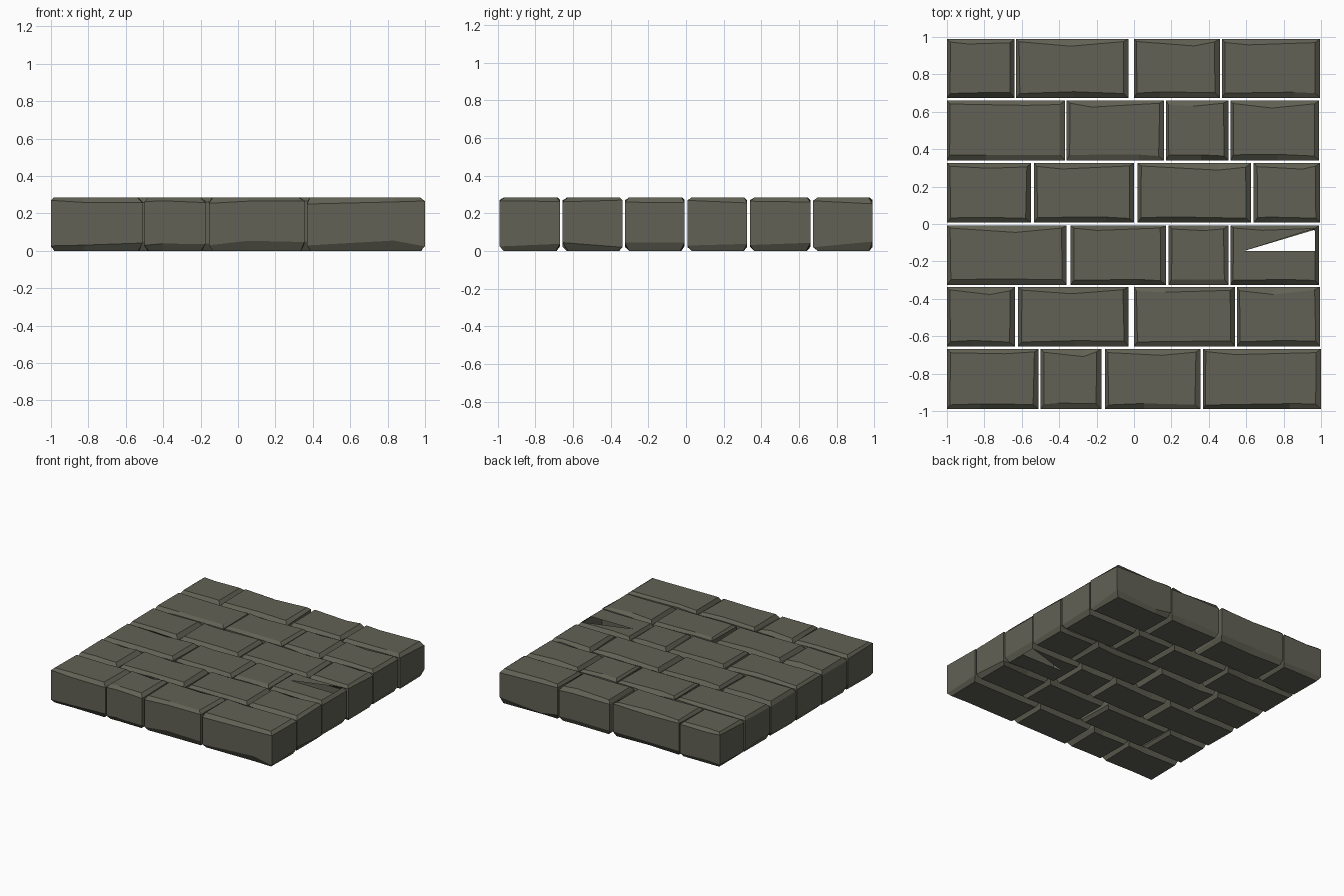
import bpy, random

if "Cube" in bpy.data.objects:
    bpy.data.objects.remove(bpy.data.objects["Cube"])

random.seed(4)
H = 0.285

stone = bpy.data.materials.new("dark_stone")
stone.diffuse_color = (0.12, 0.12, 0.09, 1)
stone.use_nodes = True
stone.node_tree.nodes["Principled BSDF"].inputs["Base Color"].default_value = stone.diffuse_color

# Each row: y min, y max, and x spans of its stones
ROWS = [
    (-0.99, -0.668, [(-1, -.51), (-.50, -.175), (-.155, .355), (.37, 1)]),
    (-0.655, -0.337, [(-1, -.635), (-.62, -.03), (0, .54), (.55, .995)]),
    (-0.325, -0.007, [(-1, -.36), (-.34, .17), (.185, .505), (.515, .99)]),
    (0.007, 0.325, [(-1, -.55), (-.535, 0), (.02, .625), (.64, .995)]),
    (0.34, 0.66, [(-1, -.37), (-.36, .16), (.17, .505), (.515, .99)]),
    (0.675, 0.99, [(-1, -.64), (-.63, -.03), (0, .46), (.47, .995)]),
]


def ring(x0, x1, y0, y1, xm, left, right, front, back, chip):
    """Six-point outline with a worn point on the front and back edges."""
    j = lambda: random.uniform(-.004, .004)
    return [(x0 + left + j(), y0 + front + j()),
            (x0 + (x1 - x0) * xm, y0 + front + chip * .3),
            (x1 - right + j(), y0 + front + j()),
            (x1 - right + j(), y1 - back + j()),
            (x0 + (x1 - x0) * (1 - xm), y1 - back - chip),
            (x0 + left + j(), y1 - back + j())]


def stone_block(name, x0, x1, y0, y1, broken=False):
    xm = random.uniform(.25, .75)
    outer = [(x0, y0), (x0 + (x1 - x0) * xm, y0), (x1, y0),
             (x1, y1), (x0 + (x1 - x0) * (1 - xm), y1), (x0, y1)]
    top = ring(x0, x1, y0, y1, xm, .017, .026, .026, .018, random.uniform(.006, .024))
    base = ring(x0, x1, y0, y1, xm, .02, .02, .026, .02, random.uniform(0, .015))
    low = [random.uniform(.02, .055) for _ in range(6)]
    high = [H - random.uniform(.013, .035) for _ in range(6)]
    v = [(x, y, 0) for x, y in base]
    v += [(x, y, z) for (x, y), z in zip(outer, low)]
    v += [(x, y, z) for (x, y), z in zip(outer, high)]
    v += [(x, y, H) for x, y in top]
    f = [(r * 6 + i, r * 6 + (i + 1) % 6, r * 6 + 6 + (i + 1) % 6, r * 6 + 6 + i)
         for r in range(3) for i in range(6)]
    bottom_cap, top_cap = list(range(6)), list(range(18, 24))
    if broken:
        # wedge-shaped opening through the upper and lower faces
        for cap, z in ((bottom_cap, 0), (top_cap, H)):
            n = len(v)
            v += [(v[cap[2]][0], -.145, z), (x0 + .07, -.145, z)]
            cap[3:3] = [n, n + 1]
    f += [bottom_cap[::-1], top_cap]
    me = bpy.data.meshes.new(name)
    me.from_pydata(v, [], f)
    me.materials.append(stone)
    ob = bpy.data.objects.new(name, me)
    bpy.context.collection.objects.link(ob)


# Lay the paving row by row
for r, (y0, y1, spans) in enumerate(ROWS):
    for c, (x0, x1) in enumerate(spans):
        stone_block(f"paving_stone_{r + 1}_{c + 1}", x0, x1, y0, y1, (r, c) == (2, 3))
